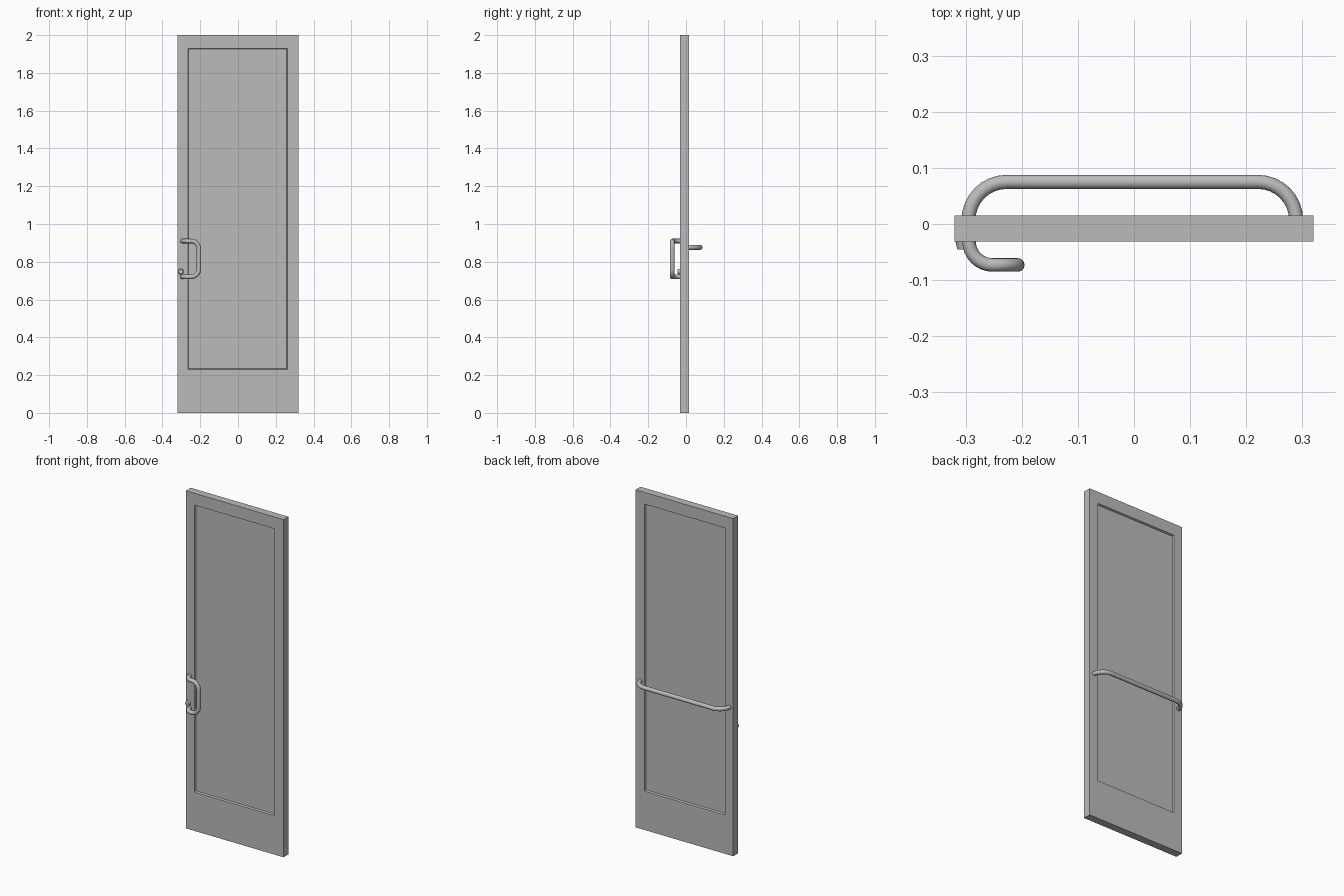
import bpy
import bmesh
import math
from mathutils import Vector

cube = bpy.data.objects.get("Cube")
if cube:
    bpy.data.objects.remove(cube, do_unlink=True)

metal = bpy.data.materials.new("grey metal")
metal.use_nodes = True
GREY = (0.5, 0.5, 0.5, 1)
metal.diffuse_color = GREY
metal.node_tree.nodes["Principled BSDF"].inputs["Base Color"].default_value = GREY


def finish(name, bm, smooth=False):
    bmesh.ops.recalc_face_normals(bm, faces=bm.faces)
    mesh = bpy.data.meshes.new(name)
    bm.to_mesh(mesh)
    bm.free()
    obj = bpy.data.objects.new(name, mesh)
    bpy.context.collection.objects.link(obj)
    mesh.materials.append(metal)
    if smooth:
        bpy.ops.object.select_all(action="DESELECT")
        obj.select_set(True)
        bpy.context.view_layer.objects.active = obj
        bpy.ops.object.shade_smooth_by_angle(angle=math.radians(40))
    return obj


def rectangle(bm, x0, x1, z0, z1, y):
    return [bm.verts.new((x, y, z)) for x, z in ((x0, z0), (x1, z0), (x1, z1), (x0, z1))]


def bridge(bm, a, b):
    for i in range(4):
        j = (i + 1) % 4
        bm.faces.new((a[i], a[j], b[j], b[i]))


def rounded(points, radius, steps=8):
    """Path through the points with each inner corner replaced by an arc."""
    pts = [Vector(p) for p in points]
    path = [pts[0]]
    for prev, corner, nxt in zip(pts, pts[1:], pts[2:]):
        u, v = (prev - corner).normalized(), (nxt - corner).normalized()
        centre = corner + (u + v) * radius
        for i in range(steps + 1):
            t = math.pi / 2 * i / steps
            path.append(centre - v * radius * math.cos(t) - u * radius * math.sin(t))
    return path + [pts[-1]]


def tube(name, path, radius, sides=16):
    """Sweep a circle along the path, carrying its frame round the bends."""
    bm = bmesh.new()
    clean = [path[0]]
    for p in path[1:]:
        if (p - clean[-1]).length > 1e-4:
            clean.append(p)
    tangent = (clean[1] - clean[0]).normalized()
    normal = tangent.orthogonal().normalized()
    rings = []
    for i, p in enumerate(clean):
        new = (clean[min(i + 1, len(clean) - 1)] - clean[max(i - 1, 0)]).normalized()
        normal = (tangent.rotation_difference(new) @ normal).normalized()
        tangent = new
        side = tangent.cross(normal)
        angles = [2 * math.pi * k / sides for k in range(sides)]
        rings.append([bm.verts.new(p + (normal * math.cos(a) + side * math.sin(a)) * radius)
                      for a in angles])
    for a, b in zip(rings, rings[1:]):
        for k in range(sides):
            m = (k + 1) % sides
            bm.faces.new((a[k], a[m], b[m], b[k]))
    bm.faces.new(rings[0])
    bm.faces.new(rings[-1])
    return finish(name, bm, True)


# Door leaf with a shallow sloped recess on both sides
FRONT, BACK, DEPTH, SLOPE = -0.031, 0.015, 0.01, 0.004
bm = bmesh.new()
outer_rings = []
for y, inward in ((FRONT, 1), (BACK, -1)):
    outer = rectangle(bm, -0.32, 0.32, 0, 2, y)
    lip = rectangle(bm, -0.265, 0.262, 0.23, 1.93, y)
    panel = rectangle(bm, -0.265 + SLOPE, 0.262 - SLOPE, 0.23 + SLOPE, 1.93 - SLOPE,
                      y + inward * DEPTH)
    bridge(bm, outer, lip)
    bridge(bm, lip, panel)
    bm.faces.new(panel)
    outer_rings.append(outer)
bridge(bm, *outer_rings)
finish("door_leaf", bm)

# Push bar across the back
BAR_Z = 0.876
tube("push_bar", rounded([(-0.295, 0.005, BAR_Z), (-0.295, 0.075, BAR_Z),
                          (0.289, 0.075, BAR_Z), (0.289, 0.005, BAR_Z)], 0.068), 0.0125)

# Pull handle on the front, its arms bending out and then sideways to the grip
LOW, HIGH, GRIP_Y = 0.72, 0.91, -0.073
tube("pull_handle", rounded([(-0.294, -0.025, HIGH), (-0.294, GRIP_Y, HIGH),
                             (-0.207, GRIP_Y, HIGH), (-0.207, GRIP_Y, LOW),
                             (-0.294, GRIP_Y, LOW), (-0.294, -0.025, LOW)], 0.042), 0.012)

# Tapered lock cylinder beside the handle
bm = bmesh.new()
bmesh.ops.create_cone(bm, cap_ends=True, segments=20, radius1=0.016, radius2=0.012, depth=0.018)
lock = finish("lock_cylinder", bm, True)
lock.rotation_euler.x = math.pi / 2
lock.location = (-0.303, -0.036, 0.748)
